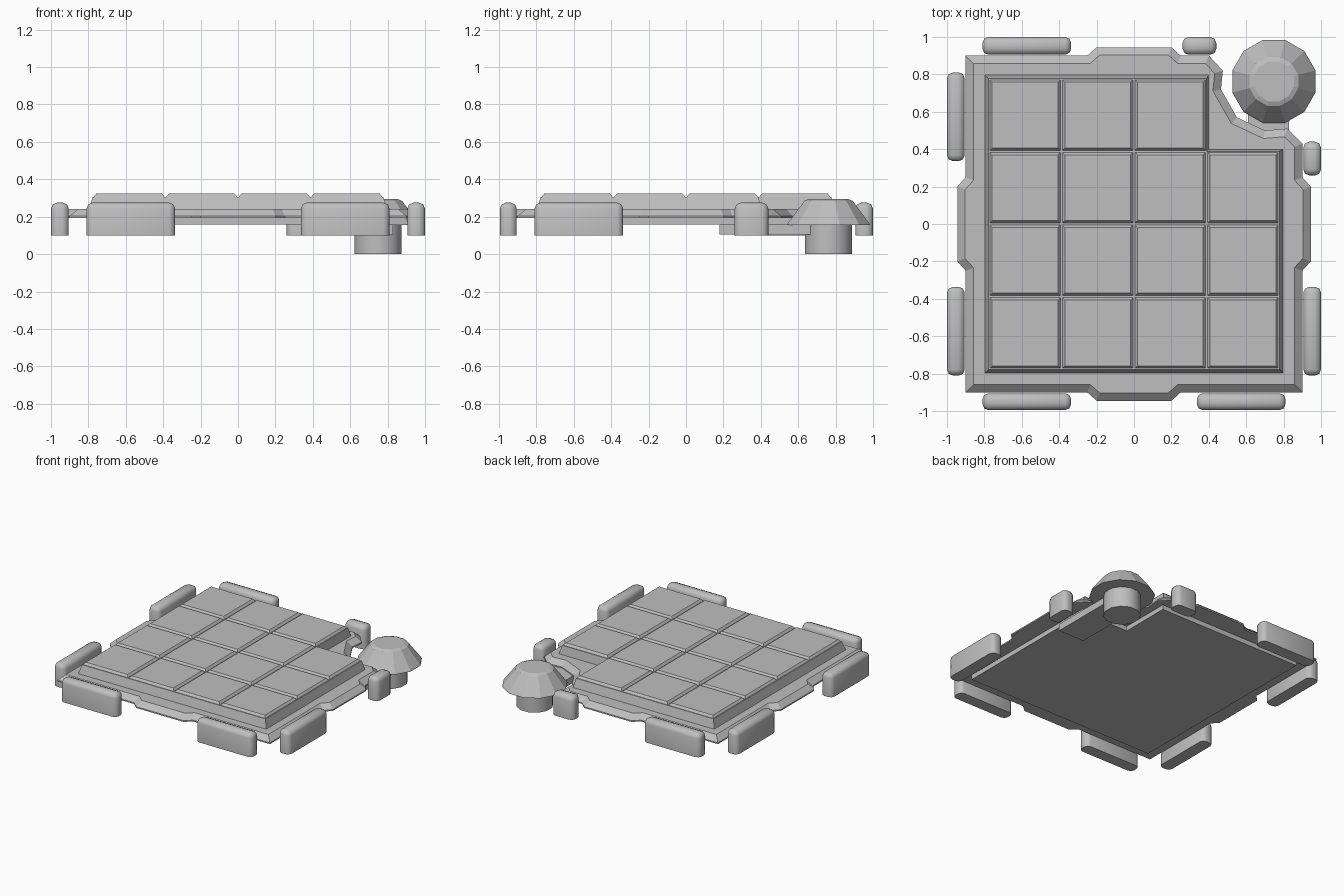
import bpy, bmesh, math
from mathutils import Vector

if "Cube" in bpy.data.objects:
    bpy.data.objects.remove(bpy.data.objects["Cube"])

grey = bpy.data.materials.new("plain grey")
grey.diffuse_color = (0.52, 0.52, 0.52, 1)
grey.use_nodes = True
grey.node_tree.nodes["Principled BSDF"].inputs["Base Color"].default_value = grey.diffuse_color


def finish(name, bm, smooth=False):
    bmesh.ops.recalc_face_normals(bm, faces=bm.faces)
    me = bpy.data.meshes.new(name)
    bm.to_mesh(me)
    bm.free()
    me.materials.append(grey)
    ob = bpy.data.objects.new(name, me)
    bpy.context.collection.objects.link(ob)
    if smooth:
        bpy.ops.object.select_all(action='DESELECT')
        bpy.context.view_layer.objects.active = ob
        ob.select_set(True)
        bpy.ops.object.shade_smooth_by_angle(angle=math.radians(50))
    return ob


def loft(name, rings, smooth=False):
    """Join stacked outlines (points, height) and cap both ends."""
    bm = bmesh.new()
    loops = [[bm.verts.new((x, y, z)) for x, y in pts] for pts, z in rings]
    for a, b in zip(loops, loops[1:]):
        n = len(a)
        for i in range(n):
            j = (i + 1) % n
            bm.faces.new((a[i], a[j], b[j], b[i]))
    bm.faces.new(loops[0][::-1])
    bm.faces.new(loops[-1])
    return finish(name, bm, smooth)


def inset(pts, d):
    """Mitred inward offset of a counter-clockwise outline."""
    out = []
    for i, p in enumerate(pts):
        p = Vector(p)
        e1 = (p - Vector(pts[i - 1])).normalized()
        e2 = (Vector(pts[(i + 1) % len(pts)]) - p).normalized()
        n1, n2 = Vector((-e1.y, e1.x)), Vector((-e2.y, e2.x))
        out.append(tuple(p + (n1 + n2) * d / (1 + n1.dot(n2))))
    return out


def rect(cx, cy, hx, hy):
    return [(cx - hx, cy - hy), (cx + hx, cy - hy), (cx + hx, cy + hy), (cx - hx, cy + hy)]


def ell(h, c):
    return [(-h, -h), (h, -h), (h, c), (c, c), (c, h), (-h, h)]


def circle(r, n=12, cx=0.748, cy=0.762):
    return [(cx + r * math.cos((i + 0.5) * math.tau / n),
             cy + r * math.sin((i + 0.5) * math.tau / n)) for i in range(n)]


# rim with a bulge on each side and a notch around the corner post
outline = [(-.9, -.9), (-.25, -.9), (-.2, -.945), (.2, -.945), (.25, -.9), (.9, -.9),
           (.9, -.25), (.945, -.2), (.945, .2), (.9, .25), (.9, .43), (.82, .51),
           (.70, .50), (.55, .57), (.465, .72), (.475, .82), (.40, .9), (.25, .9),
           (.2, .945), (-.2, .945), (-.25, .9), (-.9, .9), (-.9, .25), (-.945, .2),
           (-.945, -.2), (-.9, -.25)]
loft("rim", [(outline, .193), (outline, .203), (inset(outline, .042), .24)])

# underside plate and raised slab under the tiles
loft("bottom_plate", [(ell(.80, .41), .157), (ell(.80, .41), .20)])
loft("tile_slab", [(ell(.797, .40), .238), (ell(.777, .388), .306)])

# chamfered tiles, one corner left out
pitch = 0.388
for i in range(4):
    for j in range(4):
        if i == 3 and j == 3:
            continue
        cx, cy = (i - 1.5) * pitch, (j - 1.5) * pitch
        loft("tile", [(rect(cx, cy, .191, .191), .30), (rect(cx, cy, .188, .188), .309),
                      (rect(cx, cy, .176, .176), .323)])


# rounded edge bumpers with flat undersides
def bumper(x0, x1, y0, y1):
    bm = bmesh.new()
    bmesh.ops.create_cube(bm, size=1)
    for v in bm.verts:
        v.co = (x0 + (v.co.x + .5) * (x1 - x0), y0 + (v.co.y + .5) * (y1 - y0),
                .1 + (v.co.z + .5) * .175)
    edges = [e for e in bm.edges if max(v.co.z for v in e.verts) > .2]
    bmesh.ops.bevel(bm, geom=edges, offset=.032, segments=2, profile=.5, affect='EDGES')
    finish("bumper", bm, True)


for a, b in ((-.81, -.336), (.336, .81)):
    bumper(a, b, -.995, -.905)
    bumper(-1, -.905, a, b)
bumper(.905, 1, -.81, -.336)
bumper(.905, 1, .26, .44)
bumper(-.81, -.336, .905, 1)
bumper(.26, .44, .905, 1)

# corner post, its flared cap and the arm holding it
loft("post", [(circle(.13), 0), (circle(.13), .17)], True)
loft("post_cap", [(circle(.23), .155), (circle(.225), .165), (circle(.145), .27),
                  (circle(.135), .284), (circle(.11), .294)])
loft("post_arm", [(rect(.72, .43, .11, .25), .104), (rect(.72, .43, .11, .25), .157)])
